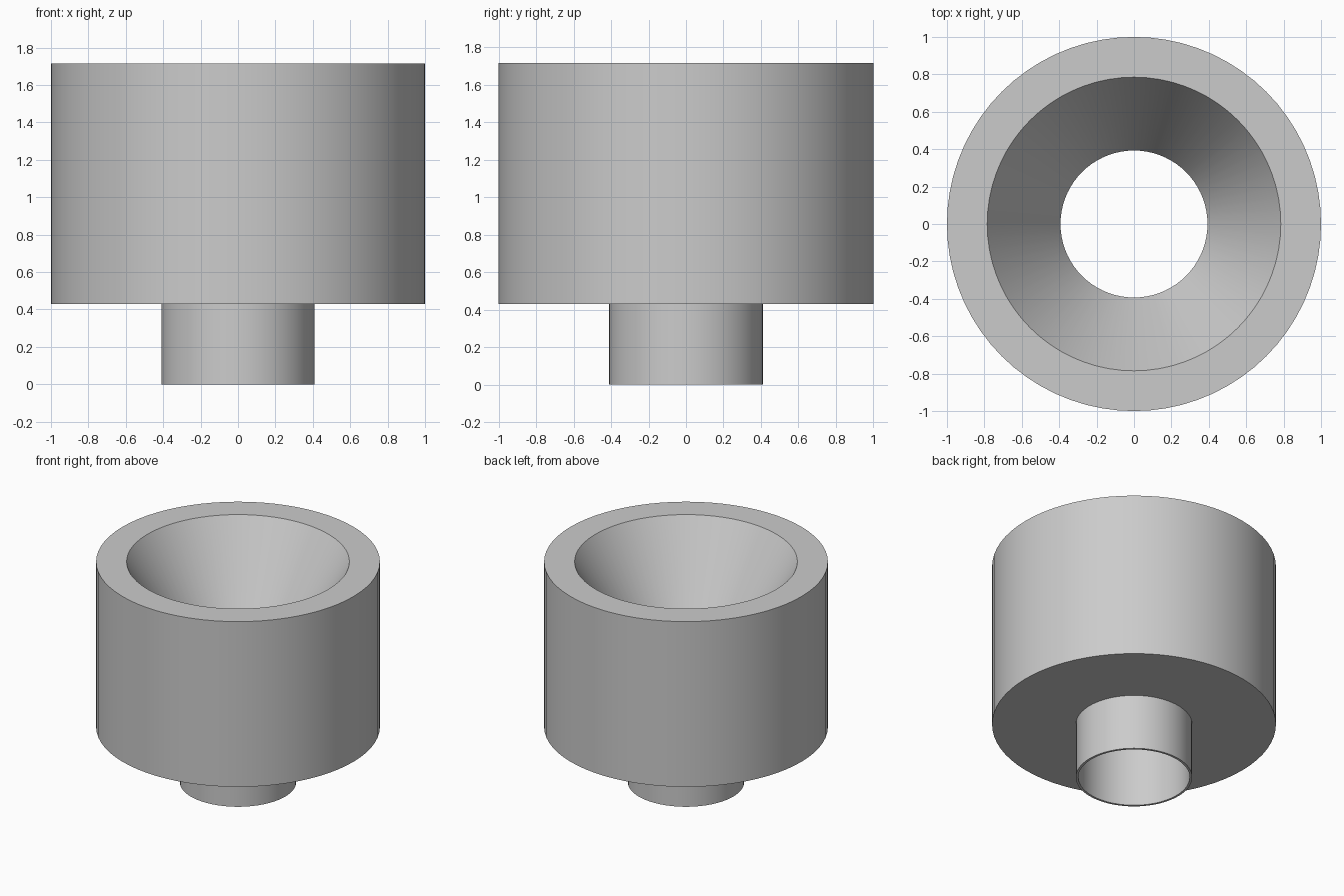
import bpy, bmesh, math

if "Cube" in bpy.data.objects:
    bpy.data.objects.remove(bpy.data.objects["Cube"])

SEGMENTS = 72

grey = bpy.data.materials.new("light grey")
grey.diffuse_color = (0.6, 0.6, 0.6, 1)
grey.use_nodes = True
grey.node_tree.nodes["Principled BSDF"].inputs["Base Color"].default_value = grey.diffuse_color

# Closed (radius, height) profile: spout, body, rim, tapered bowl, straight bore
profile = [(0.393, 0), (0.41, 0), (0.41, 0.43), (1, 0.43),
           (1, 1.715), (0.785, 1.715), (0.393, 1.07)]


def lathe(name, profile):
    """Turn a closed profile around the z axis."""
    bm = bmesh.new()
    rings = []
    for i in range(SEGMENTS):
        a = 2 * math.pi * i / SEGMENTS
        rings.append([bm.verts.new((r * math.cos(a), r * math.sin(a), z))
                      for r, z in profile])
    n = len(profile)
    for i, ring in enumerate(rings):
        nxt = rings[(i + 1) % SEGMENTS]
        for j in range(n):
            k = (j + 1) % n
            bm.faces.new((ring[j], nxt[j], nxt[k], ring[k]))
    bmesh.ops.recalc_face_normals(bm, faces=bm.faces)
    mesh = bpy.data.meshes.new(name)
    bm.to_mesh(mesh)
    bm.free()
    obj = bpy.data.objects.new(name, mesh)
    bpy.context.collection.objects.link(obj)
    mesh.materials.append(grey)
    bpy.context.view_layer.objects.active = obj
    obj.select_set(True)
    bpy.ops.object.shade_smooth_by_angle(angle=math.radians(15))
    return obj


lathe("funnel_body", profile)
